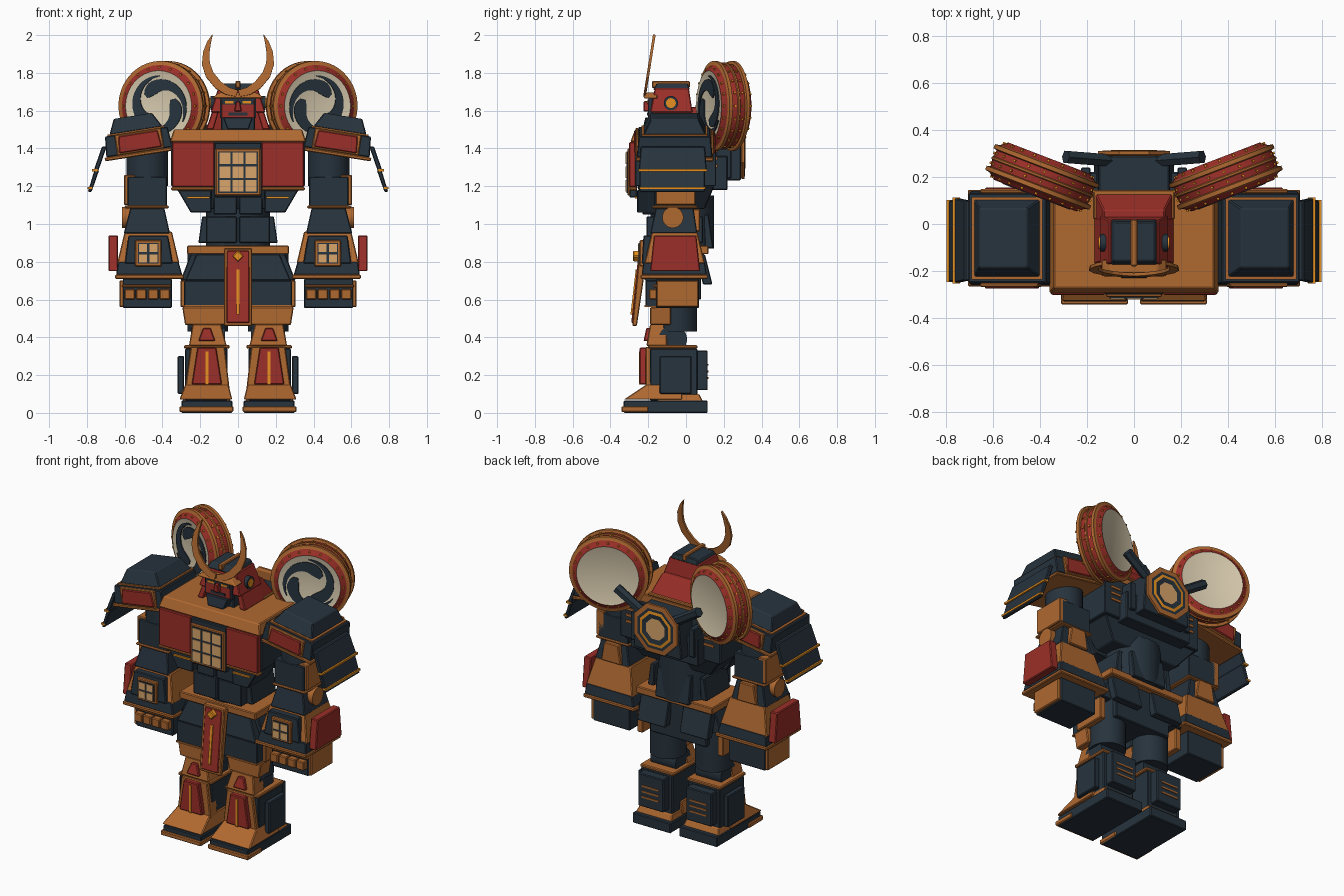
import bpy, bmesh
from math import sin, cos, pi, radians, sqrt
from mathutils import Matrix, Vector

cube = bpy.data.objects.get("Cube")
if cube:
    bpy.data.objects.remove(cube)


def material(name, rgb):
    m = bpy.data.materials.new(name)
    m.use_nodes = True
    m.diffuse_color = (*rgb, 1)
    m.node_tree.nodes["Principled BSDF"].inputs["Base Color"].default_value = (*rgb, 1)
    return m


NAVY = material("navy_armour", (.02, .033, .047))
COPPER = material("copper", (.43, .14, .03))
GOLD = material("bright_gold", (.8, .28, .015))
RED = material("lacquer_red", (.33, .028, .021))
CREAM = material("drum_skin", (.68, .59, .42))
TAN = material("paper_tan", (.7, .38, .15))
ALL = [NAVY, COPPER, GOLD, RED, CREAM, TAN]
I = Matrix.Identity(4)


def finish(name, bm, mat, pair, matrix=I, bevel=0, smooth=False):
    bm.transform(matrix)
    bmesh.ops.recalc_face_normals(bm, faces=bm.faces)
    me = bpy.data.meshes.new(name)
    bm.to_mesh(me)
    bm.free()
    for m in (ALL if mat is None else [mat]):
        me.materials.append(m)
    if smooth:
        me.shade_smooth()
        me.set_sharp_from_angle(angle=radians(35))
    ob = bpy.data.objects.new(name, me)
    bpy.context.scene.collection.objects.link(ob)
    if bevel:
        b = ob.modifiers.new("bevel", "BEVEL")
        b.width, b.segments = bevel, 1
    if pair:
        ob.modifiers.new("mirror", "MIRROR")
    return ob


def block(name, mat, x, y, z, tx=None, ty=None, pair=True, matrix=I, bevel=.005):
    """Box whose top rectangle (tx, ty) may differ from its bottom."""
    bm = bmesh.new()
    rings = []
    for (a, b), (c, d), h in ((x, y, z[0]), (tx or x, ty or y, z[1])):
        rings.append([bm.verts.new(p) for p in ((a, c, h), (b, c, h), (b, d, h), (a, d, h))])
    lo, hi = rings
    bm.faces.new(lo)
    bm.faces.new(hi)
    for i in range(4):
        j = (i + 1) % 4
        bm.faces.new((lo[i], lo[j], hi[j], hi[i]))
    return finish(name, bm, mat, pair, matrix, bevel)


def lathe(name, profile, matrix, seg=32, pair=True, smooth=True):
    """Turn (radius, height, material of next band) around local z."""
    bm = bmesh.new()
    rings = [[bm.verts.new((r * cos(2 * pi * (k + .5) / seg), r * sin(2 * pi * (k + .5) / seg), t))
              for k in range(seg)] for r, t, m in profile]
    bm.faces.new(rings[0]).material_index = ALL.index(profile[0][2])
    bm.faces.new(rings[-1]).material_index = ALL.index(profile[-1][2])
    for a, b, p in zip(rings, rings[1:], profile):
        for k in range(seg):
            n = (k + 1) % seg
            bm.faces.new((a[k], a[n], b[n], b[k])).material_index = ALL.index(p[2])
    return finish(name, bm, None, pair, matrix, 0, smooth)


def rod(name, mat, a, b, r, seg=24, pair=True):
    a, b = Vector(a), Vector(b)
    turn = (b - a).to_track_quat("Z", "Y").to_matrix().to_4x4()
    return lathe(name, [(r, 0, mat), (r, (b - a).length, mat)], Matrix.Translation(a) @ turn, seg, pair)


def ribbon(name, mat, path, widths, thick, matrix):
    """Flat strip along a 2D path with varying width, given a thickness."""
    bm = bmesh.new()
    rows = []
    for i, w in enumerate(widths):
        d = (path[min(i + 1, len(path) - 1)] - path[max(i - 1, 0)]).normalized()
        n = Vector((-d.y, d.x)) * w / 2
        rows.append([bm.verts.new((*(path[i] + s * n), h)) for s, h in
                     ((1, 0), (-1, 0), (-1, thick), (1, thick))])
    for a, b in zip(rows, rows[1:]):
        for k in range(4):
            bm.faces.new((a[k], a[k - 1], b[k - 1], b[k]))
    bm.faces.new(rows[0])
    bm.faces.new(rows[-1])
    return finish(name, bm, mat, True, matrix)


def window(name, x, z, y, n, pair):
    """Framed lattice of n by n paper panes facing the front."""
    block(name + "_frame", COPPER, (x[0] - .015, x[1] + .015), (y, y + .03),
          (z[0] - .015, z[1] + .015), pair=pair)
    block(name + "_back", NAVY, x, (y - .006, y), z, pair=pair, bevel=0)
    s, t = (x[1] - x[0]) / n, (z[1] - z[0]) / n
    for i in range(n):
        for j in range(n):
            u, v = x[0] + i * s, z[0] + j * t
            block(name + "_pane", TAN, (u + .006, u + s - .006), (y - .01, y - .004),
                  (v + .006, v + t - .006), pair=pair, bevel=0)


# Feet
block("sole", NAVY, (.03, .3), (-.33, .115), (0, .065))
block("toe_strip", COPPER, (.025, .31), (-.342, -.2), (.005, .035))
block("foot_cap", COPPER, (.03, .31), (-.33, -.02), (.07, .15), (.05, .28), (-.21, -.02))
block("ankle", COPPER, (.04, .295), (-.15, .09), (.06, .1), (.05, .28), (-.15, .07))
# Shins and knees
block("shin", NAVY, (.055, .28), (-.19, .06), (.065, .34))
block("shin_guard", COPPER, (.045, .28), (-.215, -.14), (.13, .35), (.07, .25))
block("shin_plate", RED, (.085, .245), (-.245, -.2), (.15, .345), (.115, .215))
block("shin_stripe", GOLD, (.157, .173), (-.25, -.24), (.15, .325), bevel=0)
block("shin_trim", COPPER, (.045, .285), (-.2, .06), (.34, .36))
block("outer_shin_plate", NAVY, (.285, .32), (-.14, .03), (.1, .3))
block("calf_plate", NAVY, (.08, .26), (.05, .115), (.12, .33))
for i in range(3):
    block("calf_bar", COPPER, (.11, .23), (.113, .12), (.18 + .035 * i, .19 + .035 * i), bevel=0)
rod("knee_joint", NAVY, (.07, -.07, .39), (.25, -.07, .39), .075)
block("knee_guard", COPPER, (.06, .26), (-.21, -.1), (.355, .47), (.09, .24), (-.19, -.1))
block("knee_tile", RED, (.12, .21), (-.225, -.2), (.38, .45), (.145, .185), (-.21, -.18))
# Thighs and skirt
rod("thigh", NAVY, (.16, -.05, .43), (.16, -.05, .86), .108)
block("thigh_plate", COPPER, (.07, .28), (-.19, -.08), (.465, .56), (.05, .295))
block("front_skirt", NAVY, (.05, .285), (-.215, -.08), (.56, .7))
block("upper_skirt", NAVY, (.04, .28), (-.22, -.03), (.7, .84), (.04, .22), (-.19, -.03))
block("skirt_trim", COPPER, (.07, .285), (-.221, -.15), (.56, .57), bevel=0)
block("side_skirt", COPPER, (.265, .305), (-.155, .06), (.56, .7))
block("side_skirt_top", NAVY, (.23, .305), (-.16, .07), (.7, .84), (.2, .25))
block("rear_skirt", NAVY, (.05, .25), (.09, .14), (.68, .84), None, (.05, .1))
block("pelvis", NAVY, (-.2, .2), (-.15, .08), (.6, .85), pair=False)
block("belt", COPPER, (-.27, .27), (-.21, .12), (.84, .885), pair=False)
# Hanging front cloth
block("cloth_border", COPPER, (-.075, .075), (-.285, -.26), (.46, .87), None, (-.245, -.2), False)
block("cloth", RED, (-.06, .06), (-.29, -.27), (.475, .86), None, (-.25, -.22), False)
block("cloth_stripe", GOLD, (-.008, .008), (-.294, -.28), (.52, .76), None, (-.266, -.25), False, bevel=0)
block("buckle", GOLD, (-.022, .022), (-.28, -.24), (-.022, .022), pair=False,
      matrix=Matrix.Translation((0, 0, .83)) @ Matrix.Rotation(pi / 4, 4, "Y"))
# Waist
rod("waist", NAVY, (0, -.02, .87), (0, -.02, 1.15), .17, pair=False)
block("waist_front", NAVY, (.006, .17), (-.21, -.08), (.9, 1.04))
block("waist_side", NAVY, (.165, .21), (-.15, .09), (.9, 1.04), (.16, .19))
block("waist_back", NAVY, (-.12, .12), (.1, .145), (.87, 1.05), None, (.09, .12), False)
block("abdomen", NAVY, (.006, .13), (-.23, -.08), (1.05, 1.15))
block("rib_plate", NAVY, (.14, .25), (-.26, -.05), (1.06, 1.18), (.14, .32))
block("rib_trim", GOLD, (.15, .27), (-.271, -.25), (1.135, 1.145), bevel=0)
# Chest
block("chest_lower", NAVY, (-.24, .24), (-.2, .1), (1.08, 1.2), (-.34, .34), (-.26, .15), False)
block("chest", NAVY, (-.355, .355), (-.27, .16), (1.2, 1.45), pair=False)
block("chest_deck", COPPER, (-.36, .36), (-.295, .14), (1.435, 1.5), (-.34, .34), (-.27, .14), False)
block("chest_panel", RED, (.125, .35), (-.302, -.26), (1.195, 1.433))
block("chest_panel_trim", COPPER, (.125, .355), (-.3, -.26), (1.178, 1.195))
window("chest_window", (-.105, .105), (1.165, 1.385), -.31, 3, False)
block("chest_window_surround", NAVY, (-.125, .125), (-.3, -.26), (1.14, 1.43), pair=False)
for i in range(3):
    block("back_vent", COPPER, (.24, .31), (.158, .167), (1.3 + .04 * i, 1.315 + .04 * i), bevel=0)
# Back pack with an eight-sided boss
block("back_pack", NAVY, (-.17, .17), (.13, .29), (1.23, 1.48), (-.15, .15), pair=False)
block("back_shelf", NAVY, (-.24, .24), (.13, .22), (1.18, 1.36), pair=False)
lathe("back_boss", [(.15, 0, COPPER), (.165, .008, COPPER), (.165, .022, COPPER), (.135, .024, NAVY),
                    (.118, .024, GOLD), (.1, .026, NAVY), (.07, .022, TAN)],
      Matrix.Translation((0, .288, 1.39)) @ Matrix.Rotation(-pi / 2, 4, "X"), 8, False, False)
rod("drum_arm", NAVY, (.1, .27, 1.45), (.29, .285, 1.57), .03, 6)
block("back_peg", NAVY, (.185, .225), (.16, .24), (1.24, 1.42))
# Head
block("neck", NAVY, (-.09, .09), (-.17, .02), (1.48, 1.58), pair=False)
block("rear_collar", RED, (-.17, .17), (.02, .14), (1.49, 1.62), (-.13, .13), (0, .06), False)
block("collar_trim", COPPER, (-.172, .172), (.02, .145), (1.5, 1.515), pair=False)
block("cheek_guard", RED, (.13, .17), (-.17, .03), (1.5, 1.6), (.1, .135), (-.16, .02))
block("face", RED, (-.09, .09), (-.2, 0), (1.56, 1.66), pair=False)
block("jaw", NAVY, (-.055, .055), (-.23, -.1), (1.5, 1.565), (-.08, .08), (-.215, -.1), False)
block("mouth", NAVY, (-.05, .05), (-.206, -.19), (1.575, 1.59), pair=False, bevel=0)
block("nose", RED, (-.02, .02), (-.225, -.18), (1.595, 1.65), (-.01, .01), pair=False)
block("eye_band", NAVY, (-.085, .085), (-.205, -.19), (1.632, 1.66), pair=False, bevel=0)
block("eye", GOLD, (.025, .07), (-.209, -.2), (1.638, 1.65), bevel=0)
block("helmet", RED, (-.145, .145), (-.19, .035), (1.59, 1.72), (-.105, .105), (-.165, .015), False).location.z = 0
block("face_opening", NAVY, (-.095, .095), (-.198, -.17), (1.56, 1.67), pair=False, bevel=0)
block("brow", COPPER, (-.14, .14), (-.225, -.15), (1.665, 1.695), (-.1, .1), (-.21, -.15), False)
block("helmet_cap", NAVY, (-.1, .1), (-.175, .02), (1.71, 1.745), (-.085, .085), (-.155, .01), False)
block("helmet_crest", COPPER, (-.014, .014), (-.18, .02), (1.72, 1.757), pair=False)
for r, x, m in ((.038, .145, NAVY), (.026, .15, GOLD)):
    rod("ear_disc", m, (.1, -.08, 1.64), (x, -.08, 1.64), r)
horn = [Vector(p) for p in ((0, 0), (.05, .012), (.1, .045), (.145, .1), (.165, .16), (.163, .22),
                            (.148, .275), (.13, .315))]
ribbon("horn", COPPER, horn, (.035, .042, .045, .046, .042, .034, .02, .002), .014,
       Matrix.Translation((.005, -.21, 1.69)) @ Matrix.Rotation(radians(81), 4, "X"))
# Shoulder armour, tilted outward
P = Matrix.Translation((.53, -.06, 1.45)) @ Matrix.Rotation(radians(9), 4, "Y")
block("shoulder_shell", NAVY, (-.175, .18), (-.2, .2), (-.07, .04), (-.165, .17), (-.19, .19), matrix=P)
block("shoulder_line", COPPER, (-.15, .155), (-.175, .175), (.04, .048), matrix=P, bevel=0)
block("shoulder_cap", NAVY, (-.14, .145), (-.165, .165), (.045, .125), (-.095, .11), (-.125, .125), matrix=P)
block("shoulder_trim", COPPER, (-.19, .19), (-.205, .205), (-.09, -.07), matrix=P)
for s in (-1, 1):
    y = sorted((s * .19, s * .215))
    block("shoulder_panel_edge", COPPER, (-.13, .12), sorted((s * .19, s * .208)), (-.07, .04), matrix=P)
    block("shoulder_panel", RED, (-.12, .11), y, (-.06, .03), (-.11, .1), matrix=P)
block("upper_lame", NAVY, (.74, .765), (-.25, .11), (1.28, 1.41), (.695, .72), (-.24, .1))
block("lower_lame", NAVY, (.775, .795), (-.245, .1), (1.17, 1.285), (.735, .76))
block("upper_lame_trim", GOLD, (.74, .772), (-.252, .112), (1.278, 1.29), bevel=0)
block("lower_lame_trim", GOLD, (.77, .796), (-.247, .102), (1.185, 1.197), bevel=0)
# Arms
rod("shoulder_joint", NAVY, (.48, -.06, 1.2), (.48, -.06, 1.42), .11)
block("upper_arm", NAVY, (.375, .585), (-.17, .05), (1.09, 1.25))
block("upper_arm_plate", COPPER, (.545, .603), (-.16, .05), (1.1, 1.26))
block("upper_arm_trim", COPPER, (.365, .6), (-.18, .06), (1.083, 1.097))
block("elbow", NAVY, (.36, .605), (-.19, .06), (.95, 1.085), (.39, .57), (-.16, .04))
rod("elbow_disc", COPPER, (.5, -.07, 1.035), (.615, -.07, 1.035), .056)
block("elbow_back", COPPER, (.41, .55), (.02, .075), (.96, 1.08), (.43, .53))
block("forearm", COPPER, (.31, .64), (-.22, .1), (.79, .96), (.35, .6), (-.18, .06))
block("forearm_front", NAVY, (.345, .6), (-.235, -.12), (.79, .94), (.37, .58), (-.225, -.12))
window("forearm_window", (.42, .53), (.79, .9), -.245, 2, True)
block("forearm_cuff", NAVY, (.295, .645), (-.235, .11), (.73, .8), (.315, .635), (-.225, .1))
block("cuff_trim", COPPER, (.285, .65), (-.24, .115), (.71, .733))
block("arm_shield", RED, (.635, .685), (-.19, .075), (.75, .94), None, (-.17, .055))
block("hand", NAVY, (.35, .61), (-.16, .07), (.555, .71))
block("hand_side", COPPER, (.6, .628), (-.155, .065), (.56, .7))
for i in range(4):
    block("finger", COPPER, (.36 + .062 * i, .415 + .062 * i), (-.195, -.13), (.6, .655))
block("knuckle_bar", COPPER, (.355, .615), (-.175, -.13), (.665, .68))
# Back drums with three-comma swirls
D = Matrix.Translation((.39, .2, 1.625)) @ Matrix.Rotation(radians(21), 4, "Z") @ Matrix.Rotation(pi / 2, 4, "X")
half = [(.18, .082, CREAM), (.187, .085, RED), (.205, .072, RED), (.217, .062, COPPER),
        (.238, .058, COPPER), (.238, .04, COPPER), (.222, .036, RED), (.226, .008, COPPER), (.231, .004, COPPER)]
back = [(r, -t, half[max(i - 1, 0)][2]) for i, (r, t, m) in enumerate(half)]
lathe("drum", half + back[::-1], D, 48)
for k in range(20):
    a = 2 * pi * k / 20
    for r, t in ((.223, .022), (.223, -.022), (.2, .075), (.2, -.075)):
        block("drum_stud", GOLD, (r, r + .008), (-.005, .005), (t - .005, t + .005),
              matrix=D @ Matrix.Rotation(a, 4, "Z"), bevel=0)
steps = [i / 20 for i in range(21)]
for k in range(3):
    path = [Vector((cos(3.1 * s), sin(3.1 * s))) * (.075 + .085 * s ** .8) for s in steps]
    width = [.004 + .085 * (1 - s) ** .9 * min(1, sqrt(s / .22)) for s in steps]
    ribbon("drum_swirl", NAVY, path, width, .006, D @ Matrix.Translation((0, 0, .082))
           @ Matrix.Rotation(2 * pi * k / 3 + .6, 4, "Z"))
